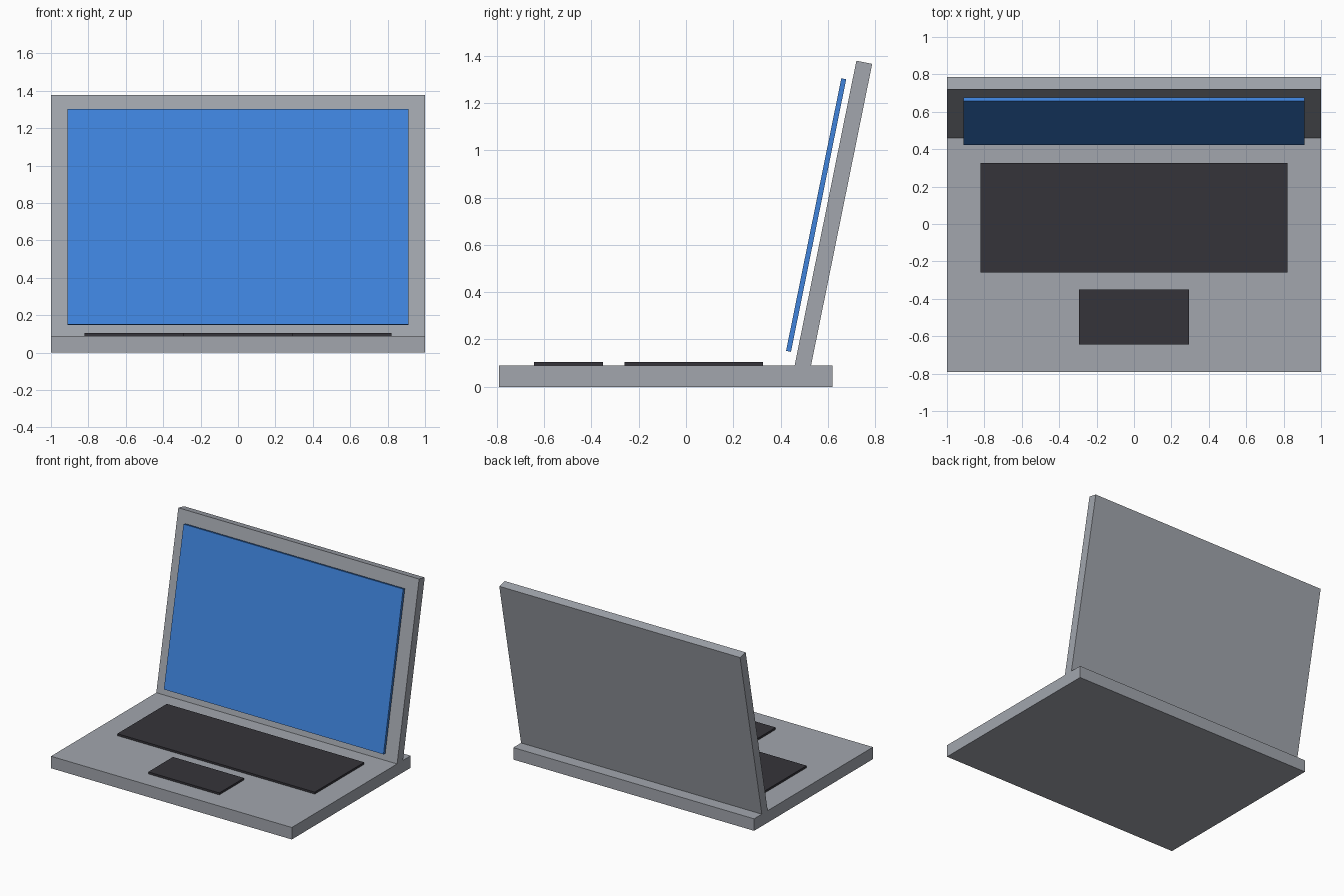
import bpy
from mathutils import Matrix, Vector

if "Cube" in bpy.data.objects:
    bpy.data.objects.remove(bpy.data.objects["Cube"])

TILT = 0.2  # lid leans back, radians


def material(name, rgb):
    m = bpy.data.materials.new(name)
    m.diffuse_color = (*rgb, 1.0)
    m.use_nodes = True
    m.node_tree.nodes["Principled BSDF"].inputs["Base Color"].default_value = m.diffuse_color
    return m


grey = material("metal grey", (0.36, 0.38, 0.42))
dark = material("dark grey", (0.036, 0.034, 0.042))
blue = material("screen blue", (0.05, 0.23, 0.72))


def box(name, lo, hi, mat, matrix=None):
    """Box between two corners, optionally moved by a matrix."""
    bpy.ops.mesh.primitive_cube_add(size=1)
    ob = bpy.context.object
    ob.name = name
    lo, hi = Vector(lo), Vector(hi)
    local = Matrix.Translation((lo + hi) / 2) @ Matrix.Diagonal((*(hi - lo), 1))
    ob.data.transform((matrix or Matrix()) @ local)
    ob.data.materials.append(mat)
    return ob


def leaning(y, z):
    """Frame at a lower front edge, leaning back with the lid."""
    return Matrix.Translation((0, y, z)) @ Matrix.Rotation(-TILT, 4, 'X')


# Base slab with keyboard and touchpad plates
box("base", (-1, -0.79, 0), (1, 0.62, 0.09), grey)
box("keyboard", (-0.82, -0.26, 0.088), (0.82, 0.326, 0.105), dark)
box("touchpad", (-0.295, -0.643, 0.088), (0.295, -0.35, 0.105), dark)

# Lid set into the base, with the screen panel standing in front of it
box("lid", (-1, 0, 0), (1, 0.068, 1.345), grey, leaning(0.453, 0.06))
box("screen", (-0.912, 0, 0), (0.912, 0.021, 1.175), blue, leaning(0.423, 0.152))
